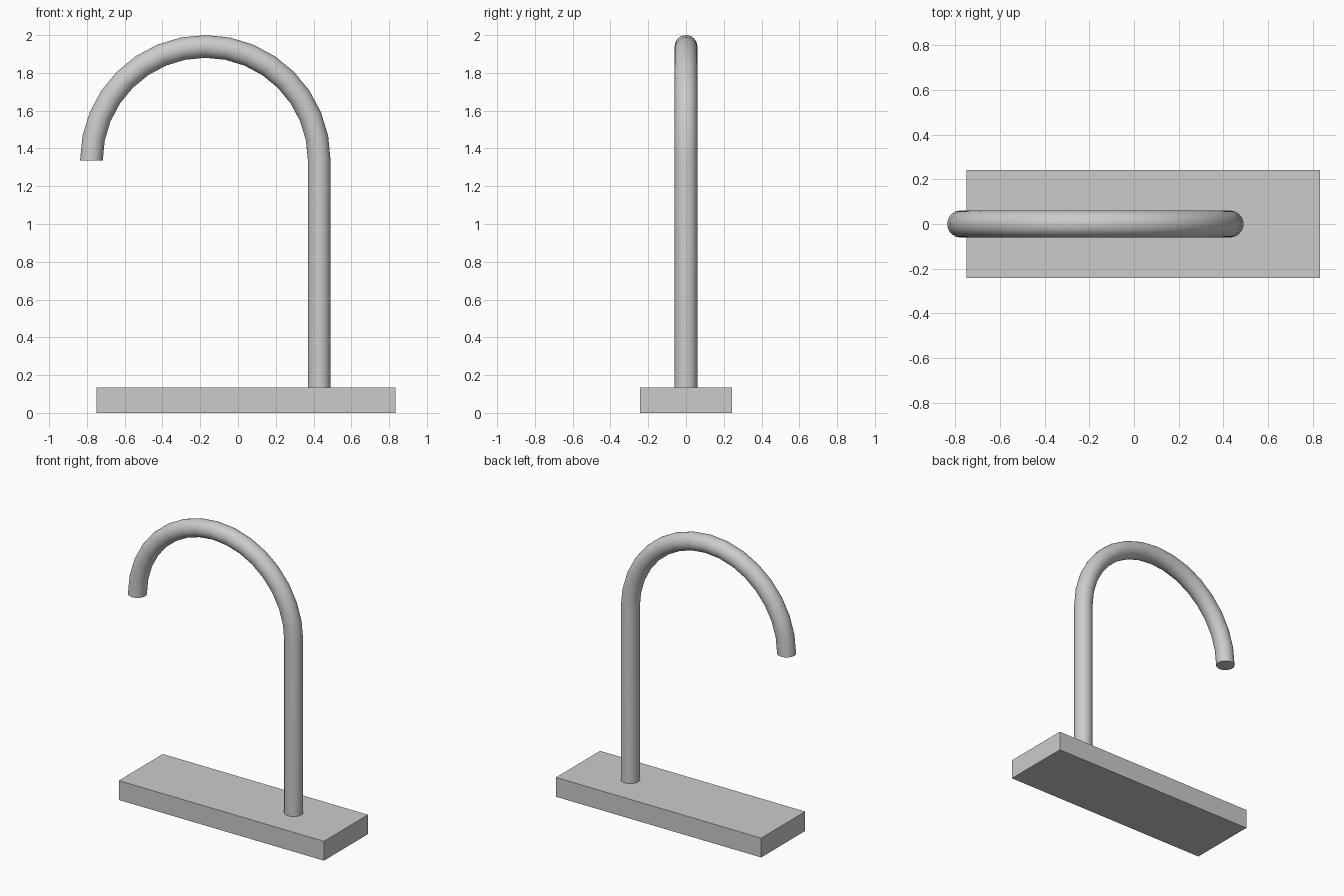
import bpy, bmesh, math
from mathutils import Matrix, Vector

if "Cube" in bpy.data.objects:
    bpy.data.objects.remove(bpy.data.objects["Cube"])

PIPE_R = 0.06
POST_X, BEND_X = 0.43, -0.173
BASE_TOP, BEND_Z = 0.135, 1.337


def add_object(name, bm):
    bmesh.ops.recalc_face_normals(bm, faces=bm.faces)
    mesh = bpy.data.meshes.new(name)
    bm.to_mesh(mesh)
    bm.free()
    ob = bpy.data.objects.new(name, mesh)
    bpy.context.collection.objects.link(ob)
    return ob


# Rectangular base plate
bm = bmesh.new()
size = Matrix.Diagonal((1.583, 0.485, BASE_TOP, 1))
bmesh.ops.create_cube(bm, size=1, matrix=Matrix.Translation((0.0415, 0, BASE_TOP / 2)) @ size)
add_object("base", bm)

# Pipe: a capped circle raised into the post, then spun over into the spout
bm = bmesh.new()
ring = bmesh.ops.create_circle(bm, segments=32, radius=PIPE_R, cap_ends=True,
                               matrix=Matrix.Translation((POST_X, 0, BASE_TOP)))
bottom_face = bm.faces[:][0]
edges = list(bottom_face.edges)
post = bmesh.ops.extrude_edge_only(bm, edges=edges)["geom"]
top_verts = [g for g in post if isinstance(g, bmesh.types.BMVert)]
bmesh.ops.translate(bm, verts=top_verts, vec=(0, 0, BEND_Z - BASE_TOP))
top_edges = [e for e in bm.edges if all(v in top_verts for v in e.verts)]
spun = bmesh.ops.spin(bm, geom=top_verts + top_edges, cent=(BEND_X, 0, BEND_Z),
                      axis=Vector((0, -1, 0)), angle=math.pi, steps=16)
end_edges = [g for g in spun["geom_last"] if isinstance(g, bmesh.types.BMEdge)]
bmesh.ops.contextual_create(bm, geom=end_edges)
pipe = add_object("curved_pipe", bm)

# Smooth pipe walls with crisp end caps
bpy.context.view_layer.objects.active = pipe
pipe.select_set(True)
bpy.ops.object.shade_smooth_by_angle(angle=math.radians(35))
